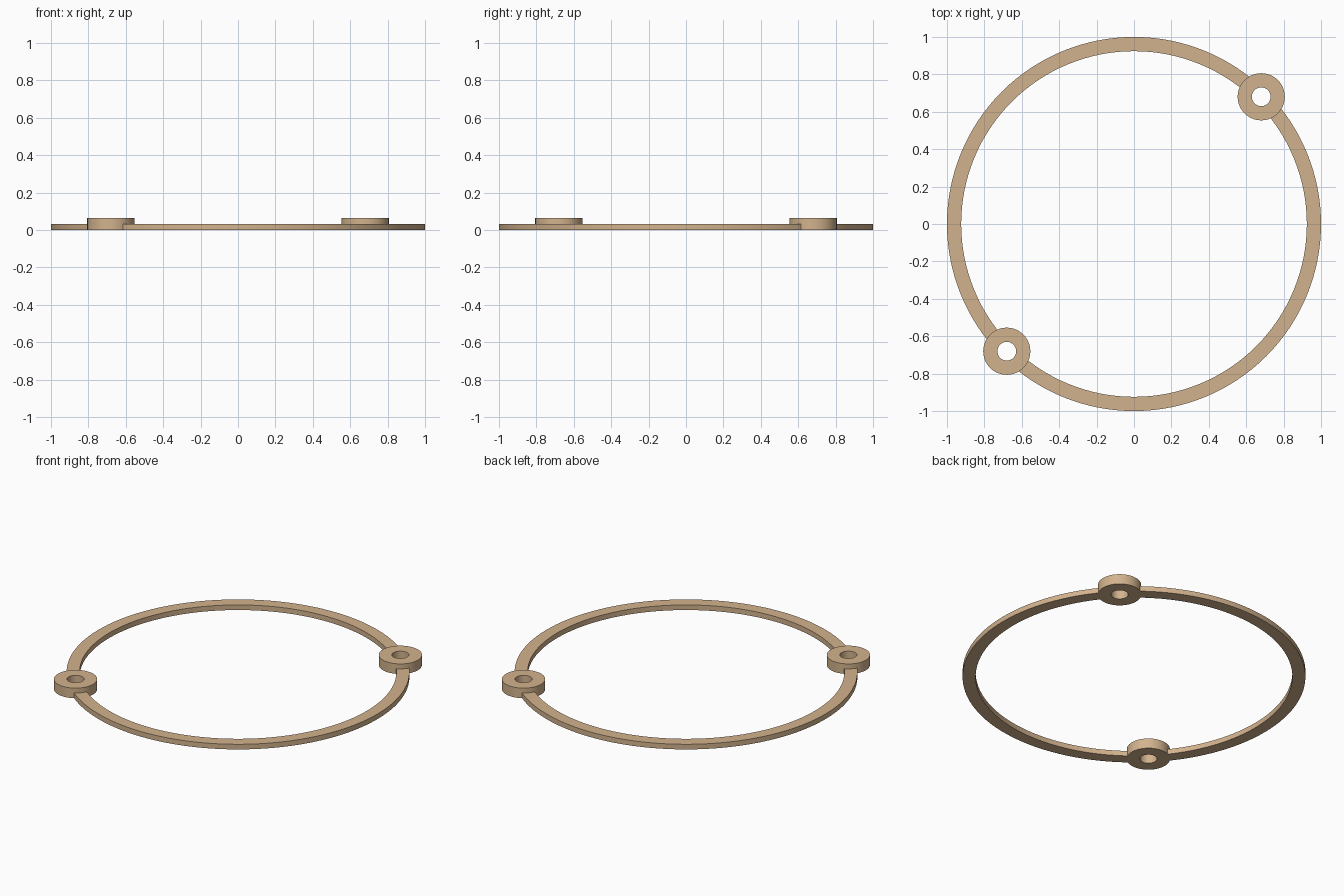
import bpy
from math import radians, sqrt

if "Cube" in bpy.data.objects:
    bpy.data.objects.remove(bpy.data.objects["Cube"])

R_OUT, R_IN, RING_H = 1.0, 0.924, 0.033
BOSS_R, HOLE_R, BOSS_H = 0.126, 0.05, 0.065
OFFSET = (R_OUT + R_IN) / 2 / sqrt(2)


def cylinder(name, radius, z0, z1, x=0, y=0, sides=64):
    bpy.ops.mesh.primitive_cylinder_add(vertices=sides, radius=radius, depth=z1 - z0,
                                        location=(x, y, (z0 + z1) / 2))
    obj = bpy.context.object
    obj.name = name
    return obj


def combine(target, other, operation):
    mod = target.modifiers.new(operation.title(), 'BOOLEAN')
    mod.operation = operation
    mod.solver = 'EXACT'
    mod.object = other
    bpy.context.view_layer.objects.active = target
    bpy.ops.object.modifier_apply(modifier=mod.name)
    bpy.data.objects.remove(other)


# thin flat ring
ring = cylinder("mounting_ring", R_OUT, 0, RING_H, sides=128)
combine(ring, cylinder("ring_opening", R_IN, -0.1, 0.2, sides=128), 'DIFFERENCE')

# two raised bosses on the diagonal, each with a through hole
for s in (1, -1):
    combine(ring, cylinder("boss", BOSS_R, 0, BOSS_H, s * OFFSET, s * OFFSET), 'UNION')
for s in (1, -1):
    combine(ring, cylinder("hole", HOLE_R, -0.1, 0.2, s * OFFSET, s * OFFSET, 48), 'DIFFERENCE')

# smooth round walls, sharp rims
bpy.ops.object.select_all(action='DESELECT')
ring.select_set(True)
bpy.context.view_layer.objects.active = ring
bpy.ops.object.transform_apply(location=True, rotation=False, scale=False)
bpy.ops.object.shade_smooth_by_angle(angle=radians(30))

# tan material
tan = bpy.data.materials.new("tan")
tan.diffuse_color = (0.65, 0.45, 0.27, 1)
tan.use_nodes = True
tan.node_tree.nodes["Principled BSDF"].inputs["Base Color"].default_value = tan.diffuse_color
ring.data.materials.clear()
ring.data.materials.append(tan)
